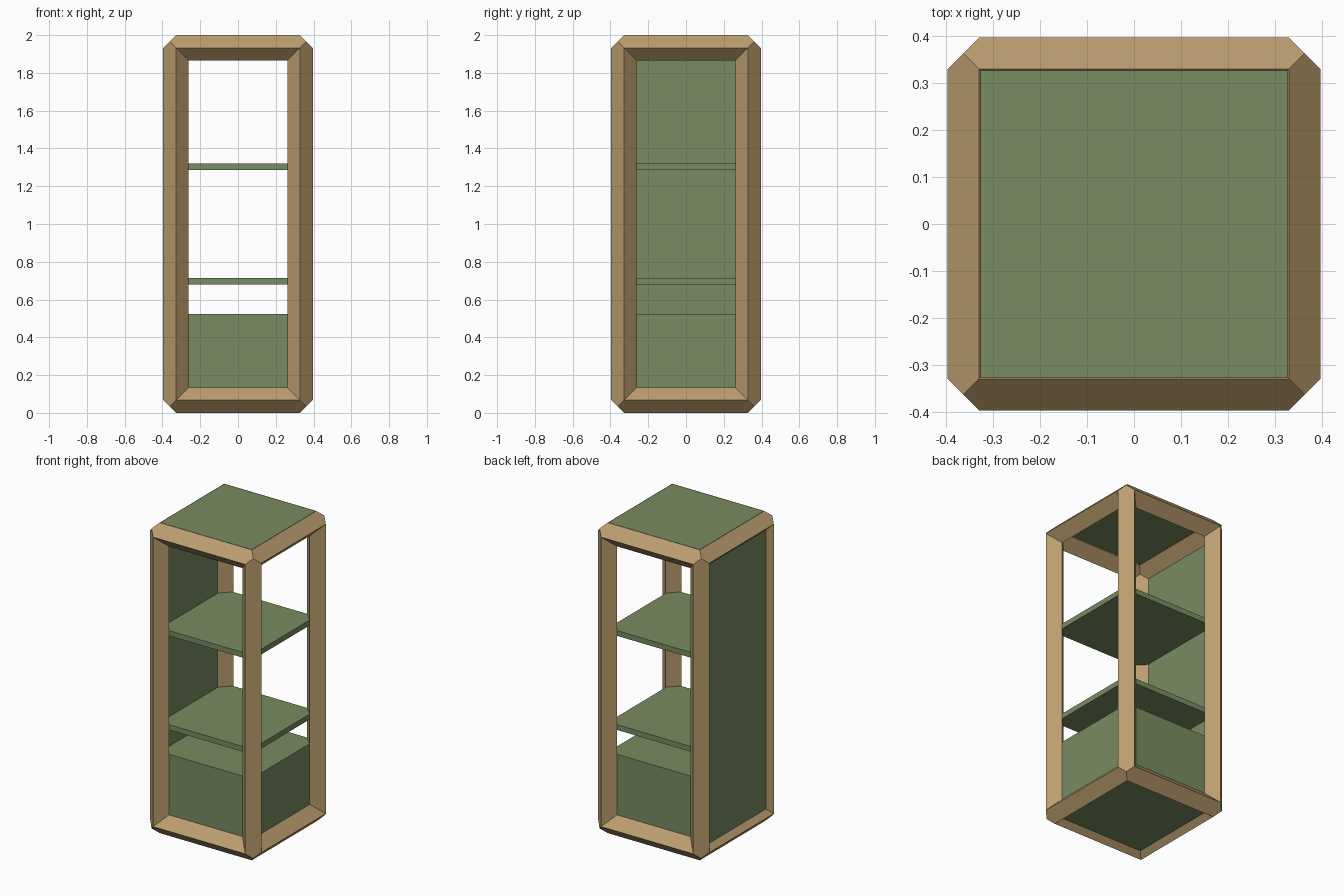
import bpy, bmesh
from itertools import product
from mathutils import Vector

if "Cube" in bpy.data.objects:
    bpy.data.objects.remove(bpy.data.objects["Cube"])

R = 0.0675                         # half diagonal of the diamond-section rails
E = 0.3285                         # rail centre line distance in x and y
C = (E, E, 1.0 - R)                # measured from cabinet centre
MID = Vector((0, 0, 1.0))


def material(name, rgb):
    m = bpy.data.materials.new(name)
    m.diffuse_color = (*rgb, 1)
    m.use_nodes = True
    m.node_tree.nodes["Principled BSDF"].inputs["Base Color"].default_value = m.diffuse_color
    return m


wood = material("wood", (0.50, 0.34, 0.16))
green = material("green_paint", (0.19, 0.26, 0.12))


def finish(name, bm, mat):
    bmesh.ops.recalc_face_normals(bm, faces=bm.faces)
    me = bpy.data.meshes.new(name)
    bm.to_mesh(me)
    bm.free()
    me.materials.append(mat)
    ob = bpy.data.objects.new(name, me)
    bpy.context.collection.objects.link(ob)


def box(name, lo, hi):
    lo, hi = Vector(lo), Vector(hi)
    bm = bmesh.new()
    bmesh.ops.create_cube(bm, size=1)
    bmesh.ops.scale(bm, vec=hi - lo, verts=bm.verts)
    bmesh.ops.translate(bm, vec=(lo + hi) / 2, verts=bm.verts)
    finish(name, bm, green)


def rail(bm, axis, sb, sc):
    """One mitred diamond rail along an axis, at the given side signs."""
    b, c = (axis + 1) % 3, (axis + 2) % 3

    def corner(end, off):
        sign = [0, 0, 0]
        sign[axis], sign[b], sign[c] = end, sb, sc
        o = [0, 0, 0]
        o[axis], o[b], o[c] = off
        return bm.verts.new(MID + Vector([sign[i] * (C[i] + R * o[i]) for i in range(3)]))

    # mitre points in order: b ridge, outer middle, c ridge, then the inner
    # ridges (-b and -c), whose corner points also step back along the axis
    section = [(0, 1, 0), (.5, .5, .5), (0, 0, 1),
               (-1, -1, 0), (-.5, -.5, -.5), (-1, 0, -1)]
    p, q = [[corner(e, s) for s in section] for e in (-1, 1)]
    bm.faces.new((p[0], p[1], p[2], q[2], q[1], q[0]))   # outer chamfer
    bm.faces.new((p[2], p[3], q[3], q[2]))
    bm.faces.new((p[3], p[4], p[5], q[5], q[4], q[3]))   # inner chamfer
    bm.faces.new((p[5], p[0], q[0], q[5]))


# Frame: four rails along each axis, welded at the mitres
bm = bmesh.new()
for axis, sb, sc in product(range(3), (-1, 1), (-1, 1)):
    rail(bm, axis, sb, sc)
bmesh.ops.remove_doubles(bm, verts=bm.verts, dist=1e-5)
finish("frame", bm, wood)

# Top flush with the outer ridges; side panel set into the rails
P, T = 0.326, 0.034
box("top_panel", (-P, -P, 2 - T), (P, P, 2))
box("side_panel", (-E - T, -P, R), (-E, P, 2 - R))

# Base cabinet and shelves
box("base_cabinet", (-P, -P, R / 2), (P, P, 0.524))
for name, z in (("lower_shelf", 0.681), ("upper_shelf", 1.287)):
    box(name, (-P, -P, z), (P, P, z + T))
